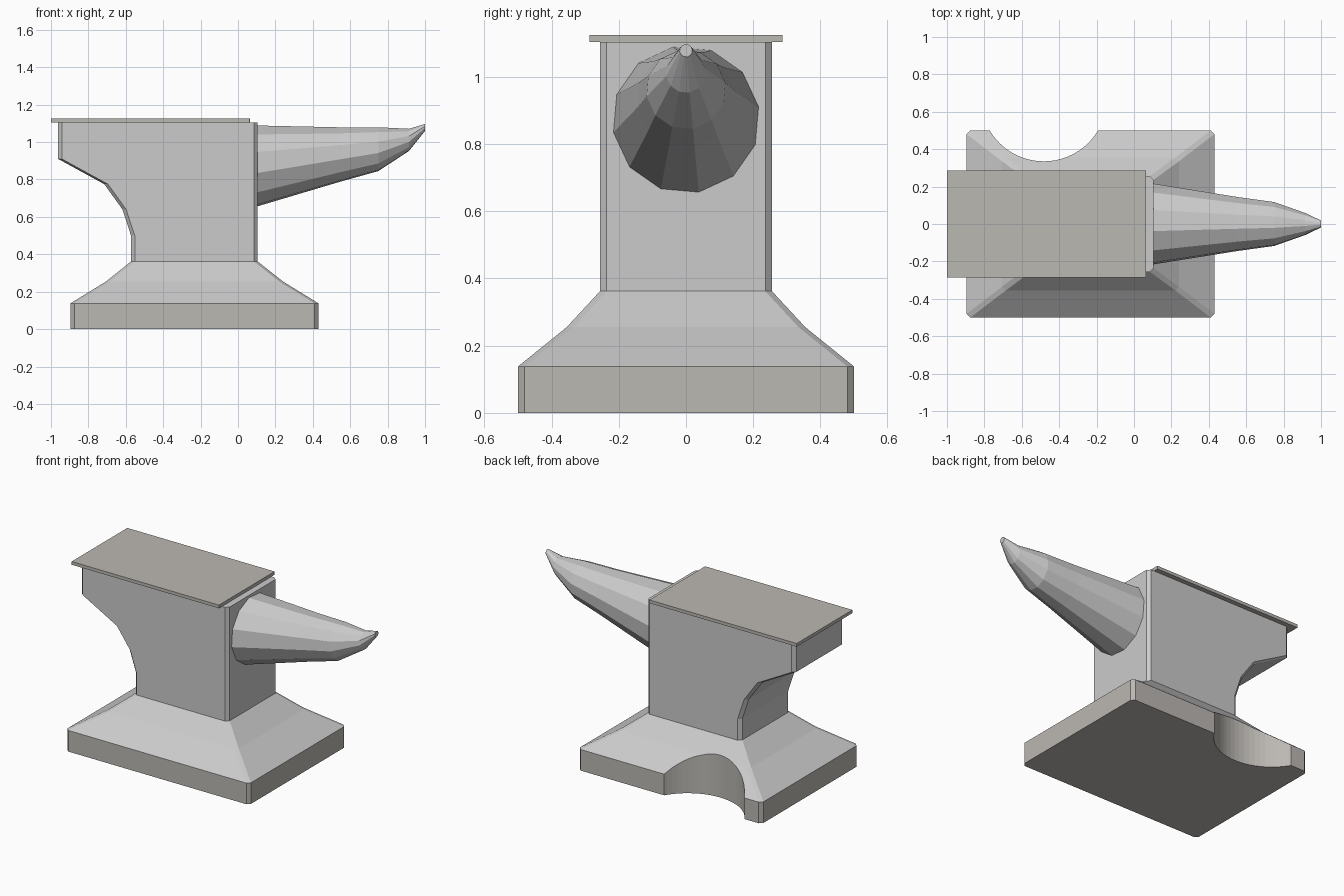
import bpy, bmesh, math

if "Cube" in bpy.data.objects:
    bpy.data.objects.remove(bpy.data.objects["Cube"])

dark = bpy.data.materials.new("worn_dark_grey")
dark.diffuse_color = (0.5, 0.48, 0.45, 1)
dark.use_nodes = True
dark.node_tree.nodes["Principled BSDF"].inputs["Base Color"].default_value = dark.diffuse_color
plain = bpy.data.materials.new("plain_grey")
plain.diffuse_color = (0.8, 0.79, 0.78, 1)
plain.use_nodes = True
plain.node_tree.nodes["Principled BSDF"].inputs["Base Color"].default_value = plain.diffuse_color


def loft(name, rings, mats, dark_segments=()):
    """Skin a list of equal-length point rings and cap both ends."""
    bm = bmesh.new()
    loops = [[bm.verts.new(p) for p in ring] for ring in rings]
    n = len(loops[0])
    for s, (a, b) in enumerate(zip(loops, loops[1:])):
        for i in range(n):
            j = (i + 1) % n
            f = bm.faces.new((a[i], a[j], b[j], b[i]))
            f.material_index = 1 if s in dark_segments else 0
    bottom = bm.faces.new(loops[0][::-1])
    bottom.material_index = 1 if 0 in dark_segments else 0
    bm.faces.new(loops[-1])
    bmesh.ops.recalc_face_normals(bm, faces=bm.faces)
    mesh = bpy.data.meshes.new(name)
    bm.to_mesh(mesh)
    bm.free()
    for m in mats:
        mesh.materials.append(m)
    obj = bpy.data.objects.new(name, mesh)
    bpy.context.collection.objects.link(obj)
    return obj


def cut_corner_rect(z, x0, x1, h, c=0.02):
    """Horizontal rectangle with chamfered corners."""
    return [(x0 + c, -h, z), (x1 - c, -h, z), (x1, -h + c, z), (x1, h - c, z),
            (x1 - c, h, z), (x0 + c, h, z), (x0, h - c, z), (x0, -h + c, z)]


# Base, flared foot, waist and heel as one stack of sections
sections = [(0, -0.895, 0.43, 0.5), (0.138, -0.895, 0.43, 0.5),
            (0.255, -0.705, 0.24, 0.355), (0.362, -0.572, 0.105, 0.256),
            (0.50, -0.572, 0.105, 0.256), (0.64, -0.618, 0.105, 0.256),
            (0.775, -0.715, 0.105, 0.256), (0.91, -0.962, 0.105, 0.256),
            (1.104, -0.962, 0.105, 0.256)]
body = loft("anvil_body", [cut_corner_rect(*s) for s in sections],
            [plain, dark], dark_segments=(0,))

# Round notch in the back edge of the base
bpy.ops.mesh.primitive_cylinder_add(vertices=64, radius=0.337, depth=0.8,
                                    location=(-0.482, 0.672, 0.3))
cutter = bpy.context.object
cutter.name = "notch_cutter"
cutter.data.materials.append(dark)
cutter.hide_render = True
cutter.hide_set(True)
notch = body.modifiers.new("notch", 'BOOLEAN')
notch.operation = 'DIFFERENCE'
notch.solver = 'EXACT'
notch.material_mode = 'TRANSFER'
notch.object = cutter

# Flat working plate on top
loft("top_plate", [cut_corner_rect(z, -1, 0.063, 0.287, 0.0005)
                   for z in (1.104, 1.125)], [dark])

# Twelve-sided horn: x, centre height, radius
horn = [(0.10, 0.872, 0.220), (0.55, 0.934, 0.147), (0.75, 0.962, 0.119),
        (0.915, 1.012, 0.060), (1.0, 1.078, 0.019)]
angles = [math.radians(10 + 30 * i) for i in range(12)]
loft("horn", [[(x, r * math.cos(a), z + r * math.sin(a)) for a in angles]
              for x, z, r in horn], [plain])
